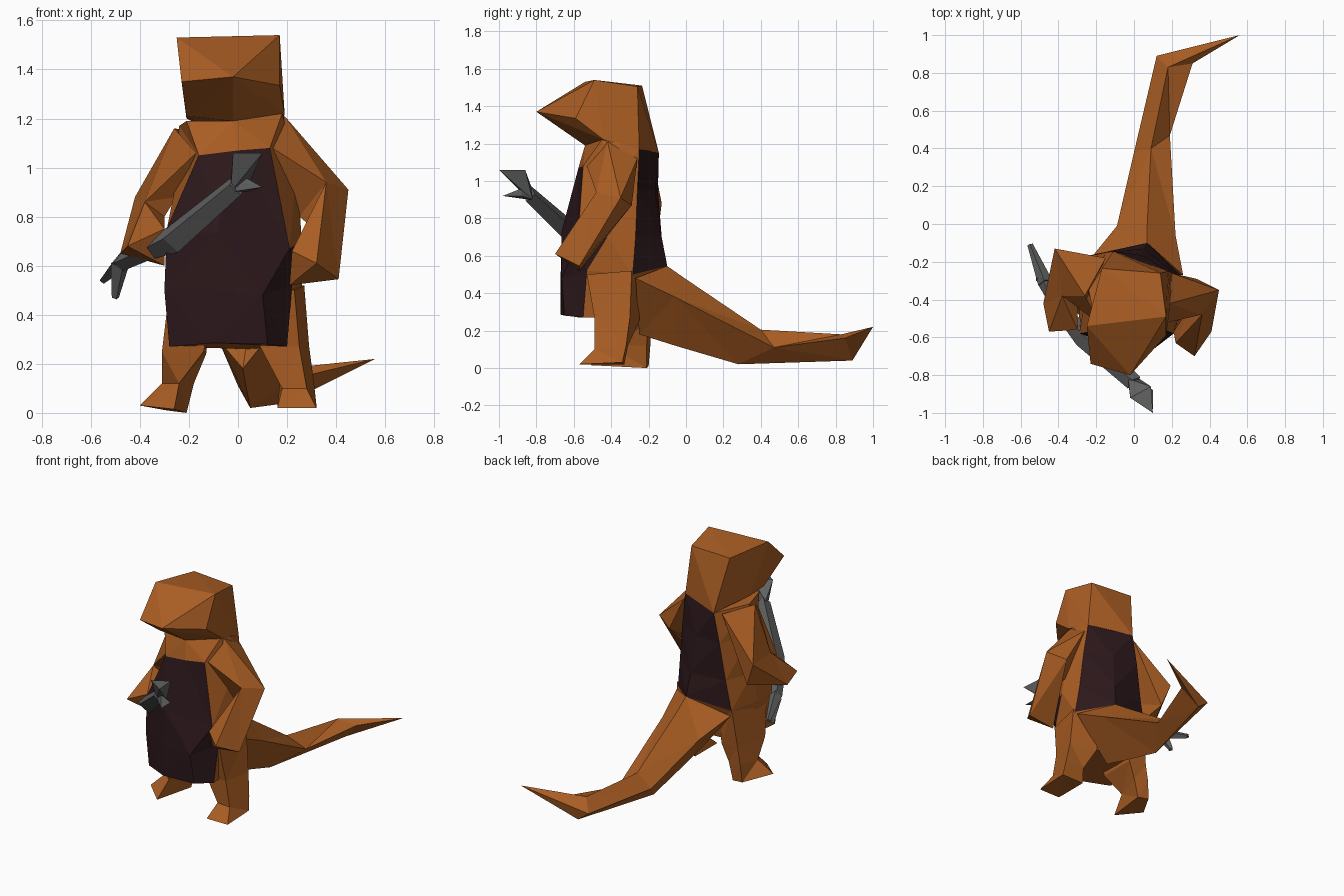
import bpy, bmesh
from mathutils import Vector


def material(name, rgb):
    m = bpy.data.materials.new(name)
    m.diffuse_color = (*rgb, 1)
    return m


FUR = material("orange", (0.40, 0.11, 0.017))
CLOTH = material("dark_cloth", (0.025, 0.009, 0.011))
STEEL = material("dark_steel", (0.12, 0.125, 0.12))


def finish(name, bm, mats):
    bmesh.ops.triangulate(bm, faces=[f for f in bm.faces if len(f.verts) > 3])
    bmesh.ops.recalc_face_normals(bm, faces=bm.faces)
    me = bpy.data.meshes.new(name)
    bm.to_mesh(me)
    bm.free()
    for m in mats:
        me.materials.append(m)
    ob = bpy.data.objects.new(name, me)
    bpy.context.collection.objects.link(ob)
    return ob


def loft(name, rings, mats=(FUR,), dark=lambda row, col: False):
    """Skin consecutive rings; dark(row, col) selects second-material faces."""
    bm = bmesh.new()
    vs = [[bm.verts.new(p) for p in r] for r in rings]
    for i in range(len(vs) - 1):
        a, b = vs[i], vs[i + 1]
        n = len(a)
        for j in range(n):
            k = (j + 1) % n
            quad = [a[j], a[k], b[0]] if len(b) == 1 else [a[j], a[k], b[k], b[j]]
            f = bm.faces.new(quad)
            f.material_index = int(dark(i, j))
    for r in (vs[0], vs[-1]):
        if len(r) > 2:
            bm.faces.new(r)
    return finish(name, bm, mats)


def hull(name, pts, mats=(FUR,)):
    bm = bmesh.new()
    for p in pts:
        bm.verts.new(p)
    bmesh.ops.convex_hull(bm, input=bm.verts)
    return finish(name, bm, mats)


def bar(name, pts, radii):
    """Four-sided bar along a path."""
    d = (Vector(pts[-1]) - Vector(pts[0])).normalized()
    u = d.cross(Vector((0, 0, 1))).normalized()
    w = u.cross(d)
    loft(name, [[Vector(p) + s * r for s in (u, w, -u, -w)]
                for p, r in zip(pts, radii)], (STEEL,))


# Head: turned slightly sideways, blunt snout
hull("head", [
    (-.25, -.54, 1.53), (.17, -.49, 1.54), (.14, -.26, 1.505), (-.17, -.235, 1.51),
    (-.23, -.74, 1.35), (-.02, -.80, 1.37), (.17, -.59, 1.335),
    (-.21, -.55, 1.21), (-.02, -.54, 1.19), (.19, -.44, 1.22),
    (.18, -.25, 1.17), (-.11, -.145, 1.15), (-.21, -.40, 1.20)])

# Torso: rings from neck to hem, apron on the front and dark panel on the back
neck = [(-.21, -.50, 1.19), (-.02, -.54, 1.19), (.18, -.45, 1.22), (.19, -.35, 1.20),
        (.18, -.25, 1.17), (.03, -.20, 1.16), (-.11, -.145, 1.15), (-.24, -.35, 1.17)]
chest = [(-.16, -.56, 1.05), (0, -.575, 1.07), (.13, -.55, 1.08), (.24, -.38, 1.0),
         (.21, -.26, .95), (.04, -.165, .95), (-.15, -.15, .95), (-.25, -.35, .95)]
belly = [(-.29, -.58, .75), (-.09, -.665, .73), (.21, -.58, .67), (.26, -.42, .70),
         (.235, -.27, .70), (.055, -.13, .70), (-.19, -.16, .70), (-.26, -.36, .70)]
hip = [(-.30, -.575, .50), (-.10, -.67, .50), (.10, -.665, .48), (.22, -.53, .52),
       (.26, -.285, .50), (.07, -.10, .545), (-.23, -.165, .50), (-.28, -.38, .50)]
hem = [(-.28, -.57, .27), (-.10, -.67, .285), (.12, -.65, .28), (.20, -.55, .27),
       (.18, -.32, .27), (.03, -.22, .26), (-.20, -.22, .27), (-.26, -.40, .27)]
loft("torso", [neck, chest, belly, hip, hem], (FUR, CLOTH),
     lambda r, c: (c in (0, 1) and r > 0) or (c in (4, 5) and r < 3) or (c == 2 and r > 1))

# Tail: broad root, curls sideways to a point
loft("tail", [
    [(-.22, -.17, .46), (.07, -.10, .545), (.26, -.27, .48), (.02, -.25, .18)],
    [(-.09, -.01, .32), (.07, .0, .475), (.22, -.06, .38), (.03, -.06, .12)],
    [(.0, .38, .11), (.09, .40, .205), (.19, .47, .11), (.05, .28, .02)],
    [(.12, .89, .10), (.18, .83, .18), (.31, .85, .16), (.20, .89, .04)],
    [(.56, 1.0, .22)]])

# Legs: hip, thigh, ankle, foot
loft("right_leg", [
    [(.08, -.50, .50), (.23, -.53, .50), (.27, -.29, .52), (.08, -.24, .50)],
    [(.09, -.48, .27), (.25, -.49, .27), (.29, -.30, .27), (.11, -.25, .25)],
    [(.18, -.48, .10), (.28, -.49, .10), (.31, -.32, .12), (.17, -.31, .12)],
    [(.16, -.57, .02), (.32, -.57, .02), (.32, -.34, .03), (.16, -.33, .02)]])
loft("left_leg", [
    [(-.28, -.48, .50), (-.10, -.48, .50), (-.10, -.22, .50), (-.23, -.17, .50)],
    [(-.31, -.42, .25), (-.14, -.47, .25), (-.13, -.20, .24), (-.26, -.19, .25)],
    [(-.31, -.34, .12), (-.24, -.41, .12), (-.18, -.21, .12), (-.28, -.19, .13)],
    [(-.40, -.38, .03), (-.26, -.51, .015), (-.21, -.21, 0), (-.29, -.20, .01)]])

# Arms: shoulder, elbow, hand
loft("right_arm", [
    [(.19, -.42, 1.21), (.14, -.53, 1.08), (.25, -.40, .80), (.20, -.26, 1.12)],
    [(.45, -.35, .91), (.36, -.48, .94), (.31, -.42, .75), (.33, -.29, .87)],
    [(.41, -.57, .545), (.32, -.70, .61), (.22, -.63, .66), (.21, -.57, .52)]])
loft("left_arm", [
    [(-.26, -.38, 1.16), (-.17, -.54, 1.06), (-.25, -.40, .88), (-.15, -.18, 1.14)],
    [(-.42, -.13, .88), (-.38, -.38, .86), (-.30, -.36, .80), (-.36, -.15, .72)],
    [(-.48, -.42, .65), (-.45, -.57, .68), (-.30, -.56, .75), (-.30, -.49, .60)]])

# Open-ended spanner held in the left hand
bar("spanner_shaft", [(-.48, -.30, .61), (-.37, -.48, .66), (-.26, -.60, .71), (.0, -.84, .93)],
    [.035, .04, .06, .045])
throat = [(-.03, -.82, .95), (-.03, -.84, .90), (.03, -.82, .90)]
hull("spanner_upper_jaw", throat + [
    (-.02, -.92, 1.06), (.09, -.86, 1.06), (.10, -1.0, 1.06), (.03, -.88, .96)], (STEEL,))
hull("spanner_lower_jaw", throat + [
    (.10, -.98, .92), (.10, -.88, .92), (.03, -.88, .96)], (STEEL,))
bar("spanner_end_upper_jaw", [(-.47, -.31, .62), (-.55, -.11, .54)], [.04, .015])
bar("spanner_end_lower_jaw", [(-.48, -.29, .61), (-.50, -.22, .47)], [.04, .015])
